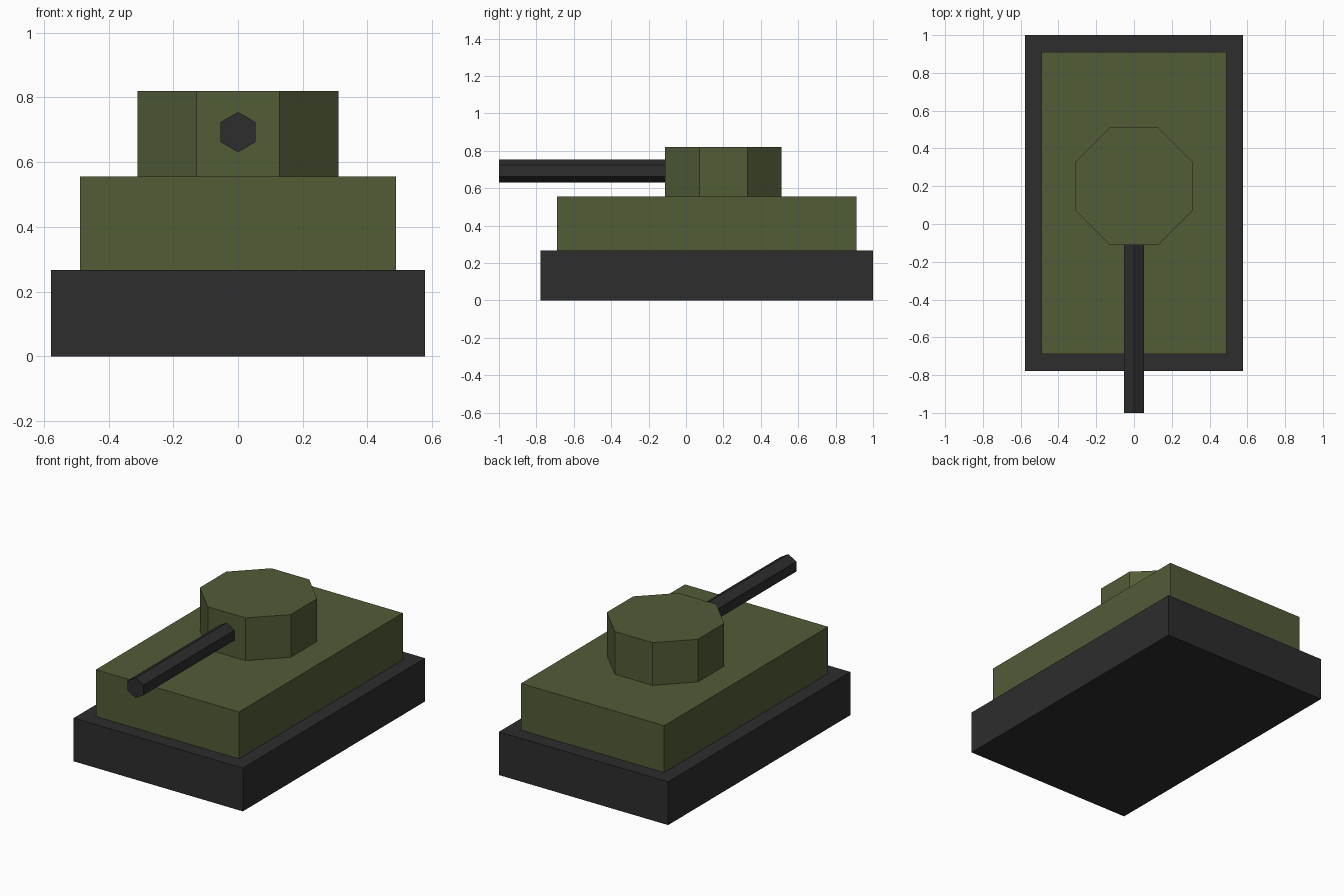
import bpy
from math import radians, pi, cos

default_cube = bpy.data.objects.get("Cube")
if default_cube:
    bpy.data.objects.remove(default_cube, do_unlink=True)


def make_material(name, rgb):
    mat = bpy.data.materials.new(name)
    mat.use_nodes = True
    color = (*rgb, 1.0)
    mat.diffuse_color = color
    mat.node_tree.nodes["Principled BSDF"].inputs["Base Color"].default_value = color
    return mat


def finish(name, mat):
    obj = bpy.context.object
    obj.name = obj.data.name = name
    obj.data.materials.append(mat)
    bpy.ops.object.transform_apply(location=False, rotation=True, scale=True)
    return obj


def box(name, mat, width, length, z_low, z_high, y):
    bpy.ops.mesh.primitive_cube_add(size=1, location=(0, y, (z_low + z_high) / 2))
    bpy.context.object.scale = (width, length, z_high - z_low)
    return finish(name, mat)


def prism(name, mat, sides, radius, depth, location, rotation):
    bpy.ops.mesh.primitive_cylinder_add(vertices=sides, radius=radius, depth=depth,
                                        location=location, rotation=rotation)
    return finish(name, mat)


green = make_material("olive green", (0.084, 0.107, 0.039))
dark = make_material("dark grey", (0.026, 0.026, 0.027))

# Track base and hull
center_y = 0.111
box("track_base", dark, 1.156, 1.778, 0, 0.267, center_y)
box("hull", green, 0.978, 1.6, 0.267, 0.556, center_y)

# Eight-sided turret with a flat face to the front
turret_y, apothem = 0.2, 0.311
prism("turret", green, 8, apothem / cos(pi / 8), 0.264,
      (0, turret_y, 0.688), (0, 0, radians(22.5)))

# Six-sided barrel, one edge up, running into the turret face
muzzle_y, barrel_end = -1.0, -0.1
prism("barrel", dark, 6, 0.062, barrel_end - muzzle_y,
      (0, (muzzle_y + barrel_end) / 2, 0.693), (pi / 2, 0, 0))
